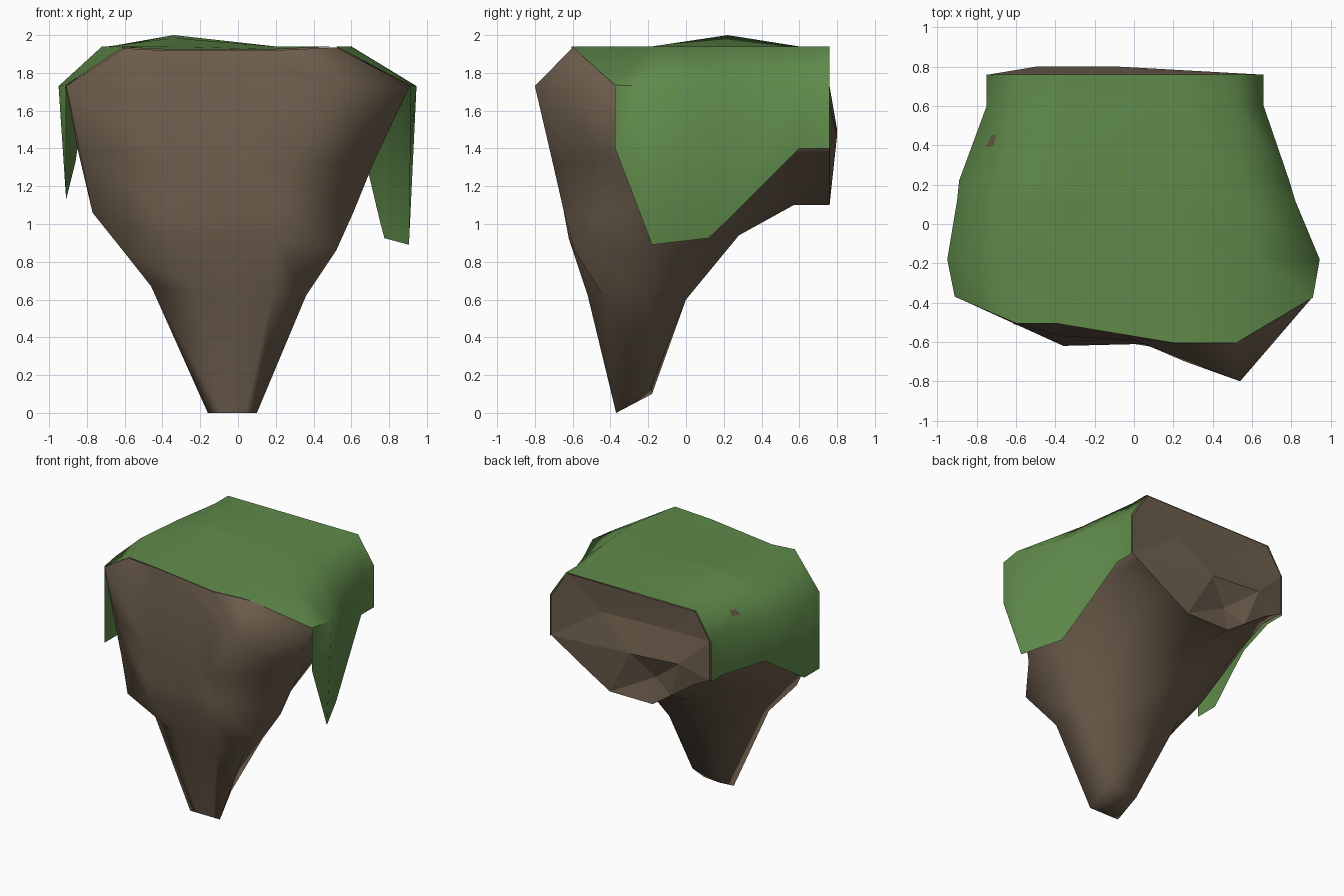
import bpy, bmesh, math

def material(name, rgb):
    m = bpy.data.materials.new(name)
    m.diffuse_color = (*rgb, 1)
    return m

ROCK = material("brown rock", (0.155, 0.112, 0.074))
GRASS = material("grass green", (0.118, 0.260, 0.070))

def finish(bm, name, mat, angle):
    """Turn a bmesh into a smooth-by-angle object."""
    bmesh.ops.remove_doubles(bm, verts=bm.verts, dist=0.0005)
    bmesh.ops.recalc_face_normals(bm, faces=bm.faces)
    me = bpy.data.meshes.new(name)
    bm.to_mesh(me)
    bm.free()
    me.materials.append(mat)
    ob = bpy.data.objects.new(name, me)
    bpy.context.collection.objects.link(ob)
    bpy.ops.object.select_all(action='DESELECT')
    bpy.context.view_layer.objects.active = ob
    ob.select_set(True)
    bpy.ops.object.shade_smooth_by_angle(angle=math.radians(angle))
    return ob

def skin(bm, rows):
    """Bridge equally long rows of points with quads."""
    vs = [[bm.verts.new(p) for p in r] for r in rows]
    for a, b in zip(vs, vs[1:]):
        for i in range(len(a) - 1):
            bm.faces.new((a[i], a[i + 1], b[i + 1], b[i]))
    return vs

def mid(a, b):
    return ((a[0] + b[0]) / 2, (a[1] + b[1]) / 2)

def section(y, p):
    """Section across the rock, with one extra point low on each side."""
    p = p[:4] + [mid(p[3], p[4])] + p[4:9] + [mid(p[8], p[9])] + p[9:]
    return [(x, y, z) for x, z in p]

# Rock body: U-shaped sections from the back end to the front rim
back = [(-.61, 1.935), (-.74, 1.73), (-.74, 1.42), (-.60, 1.35), (-.40, 1.21), (-.24, 1.10),
        (.135, 1.10), (.34, 1.22), (.52, 1.33), (.65, 1.41), (.65, 1.72), (.51, 1.935)]
body = [
    section(.76, back),
    section(.57, [(x * .99, z - .01 if z > 1.5 else z) for x, z in back]),
    section(.28, [(-.64, 1.92), (-.845, 1.73), (-.82, 1.42), (-.62, 1.16), (-.42, 1.03), (-.2, .94),
                  (.13, .94), (.33, 1.03), (.5, 1.15), (.67, 1.42), (.73, 1.72), (.54, 1.92)]),
    section(0, [(-.68, 1.92), (-.90, 1.72), (-.85, 1.40), (-.66, 1.02), (-.42, .76), (-.2, .6),
                (.13, .6), (.30, .74), (.44, .94), (.70, 1.35), (.82, 1.72), (.57, 1.92)]),
    section(-.18, [(-.66, 1.92), (-.91, 1.72), (-.85, 1.40), (-.73, 1.04), (-.43, .66), (-.17, .1),
                   (.07, .15), (.34, .63), (.50, .87), (.71, 1.35), (.89, 1.72), (.58, 1.92)]),
]
# Rock front: rows from the top edge down to the foot
front = [
    [(-.60, -.50, 1.93), (-.40, -.50, 1.92), (-.10, -.55, 1.92), (.20, -.60, 1.92), (.52, -.60, 1.935)],
    [(-.91, -.37, 1.73), (-.38, -.57, 1.72), (.15, -.60, 1.70), (.54, -.80, 1.73), (.91, -.37, 1.73)],
    [(-.84, -.37, 1.40), (-.36, -.62, 1.32), (.05, -.61, 1.32), (.26, -.70, 1.30), (.72, -.38, 1.33)],
    [(-.77, -.36, 1.06), (-.40, -.60, 1.08), (0, -.61, 1.08), (.25, -.65, 1.08), (.61, -.45, 1.06)],
    [(-.61, -.51, .86), (-.36, -.58, .90), (0, -.61, .92), (.20, -.62, .92), (.52, -.59, .86)],
    [(-.46, -.38, .67), (-.22, -.49, .65), (0, -.52, .64), (.18, -.52, .62), (.36, -.44, .62)],
    [(-.16, -.37, 0), (-.09, -.37, 0), (-.03, -.37, 0), (.04, -.37, 0), (.10, -.37, 0)],
]
body.append([r[0] for r in front] + [r[-1] for r in reversed(front)])
bm = bmesh.new()
skin(bm, body)
skin(bm, front)
finish(bm, "rock_body", ROCK, 100)

# Rough back end: facets between the rim and five uneven points
bm = bmesh.new()
outer = [bm.verts.new((x, .76, z)) for x, z in back]
A, B, C, D, E = [bm.verts.new(p) for p in (
    (-.30, .745, 1.72), (-.50, .80, 1.50), (-.24, .72, 1.30), (-.07, .80, 1.47), (.22, .74, 1.70))]
near = [A, B, B, B, C, C, D, D, D, E, E, E]
for i in range(12):
    j = (i + 1) % 12
    bm.faces.new((outer[i], outer[j], near[i]))
    if near[i] != near[j]:
        bm.faces.new((outer[j], near[j], near[i]))
for tri in ((A, B, D), (A, D, E), (B, C, D)):
    bm.faces.new(tri)
finish(bm, "rock_back", ROCK, 1)

# Grass: sheet draped over the top, with ragged lower edges
def turf(y, lx, lz, sl, tl, tr, sr, rx, rz, peak=1.94):
    """lower left, left shoulder, top, right shoulder, lower right"""
    return [(lx, y, lz), (sl, y, 1.73), (tl, y, 1.94), (-.34, y, peak),
            (.2, y, 1.94), (tr, y, 1.94), (sr, y, 1.73), (rx, y, rz)]

sheet = [
    turf(.76, -.75, 1.41, -.75, -.62, .52, .66, .66, 1.40),
    turf(.60, -.75, 1.41, -.75, -.62, .52, .66, .66, 1.40),
    turf(.22, -.85, 1.40, -.89, -.68, .57, .79, .75, 1.02, 2.0),
    turf(.12, -.86, 1.33, -.90, -.69, .58, .82, .775, .925, 1.985),
    turf(-.18, -.91, 1.13, -.95, -.72, .60, .945, .905, .89),
    [(-.91, -.37, 1.13), (-.912, -.37, 1.735), (-.60, -.505, 1.94), (-.40, -.505, 1.925),
     (.20, -.605, 1.925), (.52, -.605, 1.94), (.91, -.375, 1.735), (.91, -.375, 1.40)],
]
bm = bmesh.new()
skin(bm, sheet)
finish(bm, "grass_cover", GRASS, 60)
